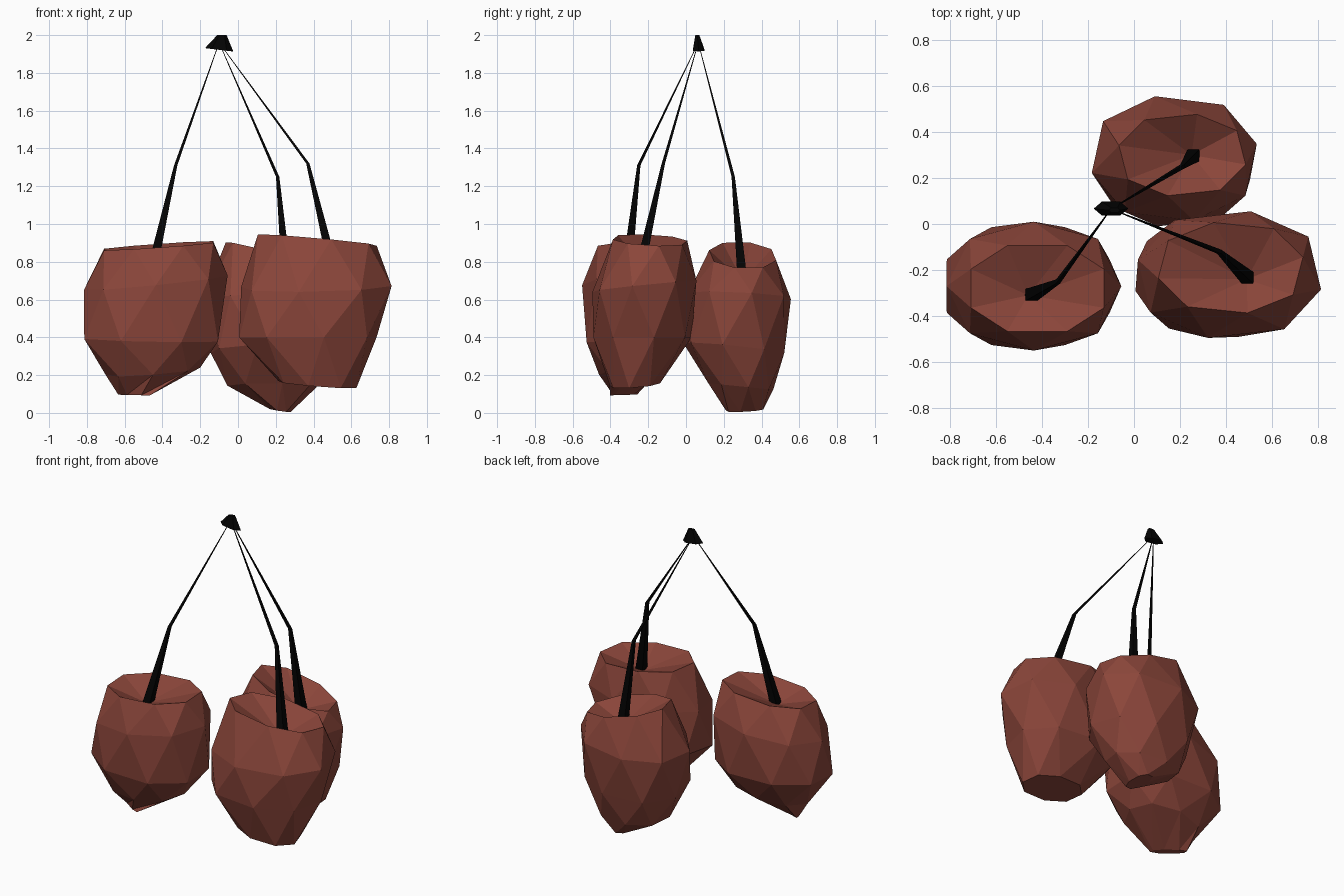
import bpy, bmesh
from math import sin, cos, pi, copysign

if "Cube" in bpy.data.objects:
    bpy.data.objects.remove(bpy.data.objects["Cube"])


def material(name, color):
    m = bpy.data.materials.new(name)
    m.diffuse_color = (*color, 1)
    m.use_nodes = True
    m.node_tree.nodes["Principled BSDF"].inputs["Base Color"].default_value = m.diffuse_color
    return m


red = material("fruit_red", (0.255, 0.06, 0.042))
black = material("stem_black", (0.001, 0.001, 0.001))


def finish(name, bm, mat):
    bmesh.ops.recalc_face_normals(bm, faces=bm.faces[:])
    me = bpy.data.meshes.new(name)
    bm.to_mesh(me)
    bm.free()
    me.materials.append(mat)
    ob = bpy.data.objects.new(name, me)
    bpy.context.collection.objects.link(ob)
    return ob


def squarish(v):
    return copysign(abs(v) ** 0.9, v)


def ring(bm, n, start, cx, cy, z, rx, ry, tx=0, ty=0, shear=0):
    # slightly squared ellipse of n points, sloped by tx and ty
    out = []
    for i in range(n):
        a = 2 * pi * (i + start) / n
        dx = rx * squarish(cos(a))
        dy = ry * squarish(sin(a)) + shear * dx
        out.append(bm.verts.new((cx + dx, cy + dy, z + tx * dx + ty * dy)))
    return out


def cherry(name, dimple, start, rings, n=8):
    # faceted body: staggered rings, sunken top, small bottom facet
    bm = bmesh.new()
    rows = [ring(bm, n, 0.5 * (k % 2) + start, *r) for k, r in enumerate(rings)]
    pit = bm.verts.new(dimple)
    for i in range(n):
        bm.faces.new((pit, rows[0][i], rows[0][(i + 1) % n]))
    for k in range(len(rows) - 1):
        a, b = rows[k], rows[k + 1]
        for i in range(n):
            j = (i + 1) % n
            if k % 2 == 0:
                bm.faces.new((a[i], b[i], a[j]))
                bm.faces.new((a[j], b[i], b[j]))
            else:
                bm.faces.new((a[i], b[i], b[j]))
                bm.faces.new((a[i], b[j], a[j]))
    bm.faces.new(rows[-1])
    return finish(name, bm, red)


def stem(name, points, radii, n=4):
    # tapered bent stalk
    bm = bmesh.new()
    rows = [ring(bm, n, 0.5, *p, r, r) for p, r in zip(points, radii)]
    for a, b in zip(rows, rows[1:]):
        for i in range(n):
            j = (i + 1) % n
            bm.faces.new((a[i], a[j], b[j], b[i]))
    bm.faces.new(rows[0])
    bm.faces.new(rows[-1])
    return finish(name, bm, black)


# pit, stem knee, start angle, then rings: centre x, y, z, radius x, y, slope x, y
fruits = {
    "left": ((-0.46, -0.31, 0.79), (-0.33, -0.25, 1.31), 0.5, [
        (-0.42, -0.28, 0.885, 0.31, 0.20, 0.07, 0.05),
        (-0.435, -0.27, 0.69, 0.38, 0.28, 0.10, 0.05),
        (-0.46, -0.27, 0.39, 0.38, 0.275, -0.02, 0.05),
        (-0.45, -0.28, 0.22, 0.25, 0.18, 0.08, 0.10),
        (-0.55, -0.33, 0.095, 0.09, 0.03, 0.0, 0.03, -0.7)]),
    "back": ((0.25, 0.30, 0.70), (0.21, 0.25, 1.25), 0.75, [
        (0.21, 0.30, 0.835, 0.28, 0.18, -0.25, -0.06),
        (0.175, 0.285, 0.62, 0.365, 0.275, 0.05, -0.05),
        (0.18, 0.255, 0.34, 0.33, 0.27, 0.05, -0.10),
        (0.18, 0.29, 0.14, 0.24, 0.175, 0.0, -0.10),
        (0.22, 0.31, 0.015, 0.06, 0.10, -0.15, 0.05)]),
    "right": ((0.49, -0.24, 0.79), (0.37, -0.12, 1.32), 0.25, [
        (0.42, -0.19, 0.915, 0.32, 0.20, -0.09, -0.05),
        (0.415, -0.22, 0.67, 0.405, 0.28, 0.02, 0.10),
        (0.37, -0.23, 0.40, 0.37, 0.265, 0.0, 0.0),
        (0.42, -0.27, 0.15, 0.21, 0.135, -0.08, 0.08)]),
}
for side, (pit, knee, start, rings) in fruits.items():
    cherry(side + "_cherry", pit, start, rings)
    stem(side + "_stem", [(pit[0] + 0.01, pit[1], pit[2] - 0.01), knee,
                          (-0.10, 0.065, 1.96)], (0.036, 0.012, 0.002))

# small wedge joining the stems
bm = bmesh.new()
low = ring(bm, 6, 0.0, -0.10, 0.067, 1.922, 0.075, 0.034, -0.12, 0)
top = ring(bm, 6, 0.0, -0.085, 0.06, 2.0, 0.025, 0.012)
for i in range(6):
    j = (i + 1) % 6
    bm.faces.new((low[i], low[j], top[j], top[i]))
bm.faces.new(low)
bm.faces.new(top)
finish("stem_joint", bm, black)
